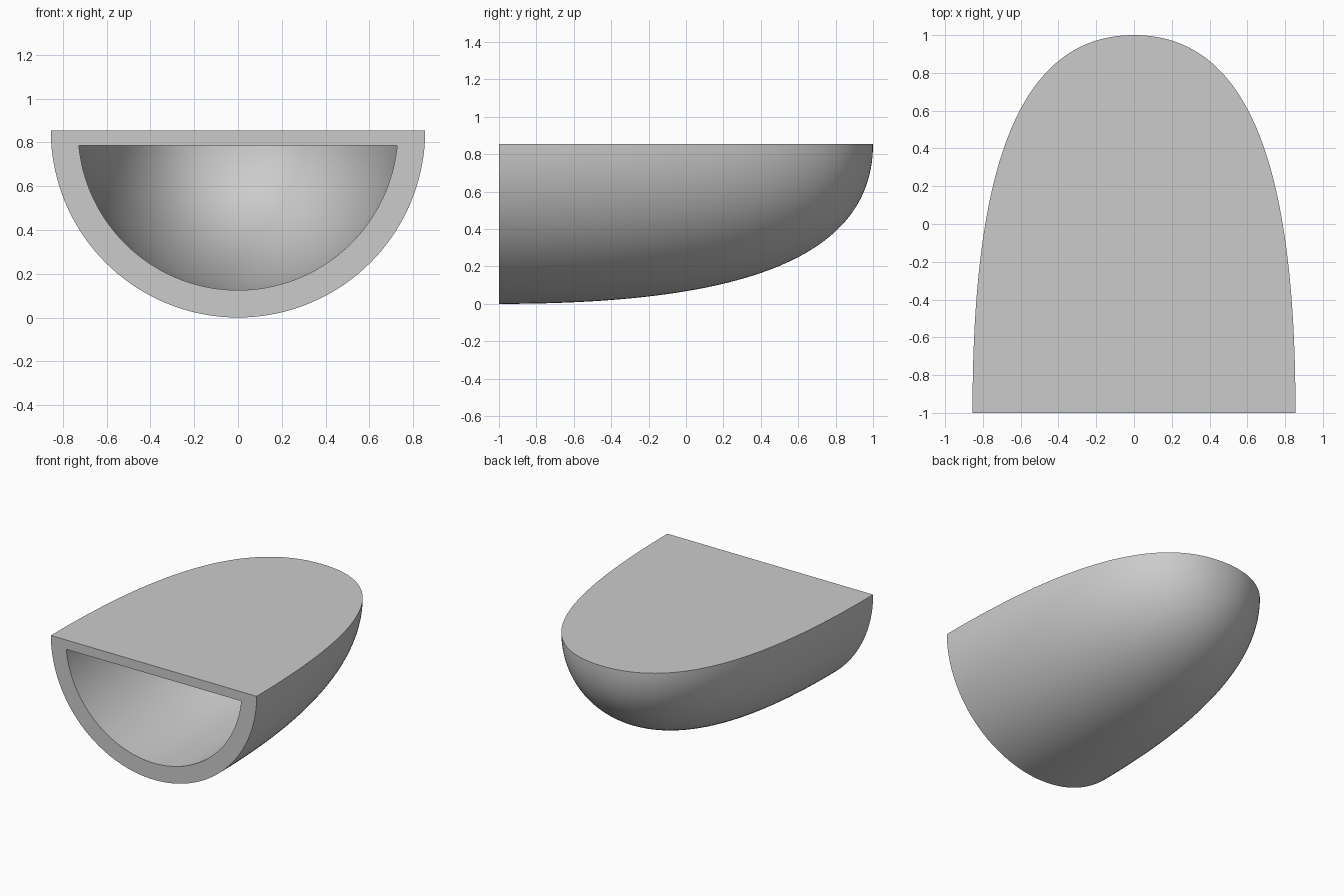
import bpy, bmesh, math

if "Cube" in bpy.data.objects:
    bpy.data.objects.remove(bpy.data.objects["Cube"])

R, WALL, LID = 0.855, 0.125, 0.07     # outer radius (= height), wall and lid thickness
ALONG, AROUND = 56, 72


def profile(s, offset=0.0):
    """Radius along the length as a Bezier curve, moved inwards by offset."""
    pts = [(-1, R), (0.15, R), (1, 0.67), (1, 0)]
    k = [(1 - s) ** 3, 3 * s * (1 - s) ** 2, 3 * s * s * (1 - s), s ** 3]
    d = [(1 - s) ** 2, 2 * s * (1 - s), s * s]
    y, r = (sum(w * p[i] for w, p in zip(k, pts)) for i in (0, 1))
    ty, tr = (sum(w * (pts[j + 1][i] - pts[j][i]) for j, w in enumerate(d)) for i in (0, 1))
    n = math.hypot(ty, tr)
    return y + offset * tr / n, r - offset * ty / n


def arc(bm, y, r, drop):
    """Lower arc around the top centre line, ending at depth drop."""
    a = math.asin(min(1, drop / r)) if r > 1e-6 else 0
    angles = [a + (math.pi - 2 * a) * i / AROUND for i in range(AROUND + 1)]
    return [bm.verts.new((r * math.cos(t), y, R - r * math.sin(t))) for t in angles]


def bridge(bm, a, b):
    for i in range(len(a) - 1):
        bm.faces.new((a[i], a[i + 1], b[i + 1], b[i]))


bm = bmesh.new()
steps = [i / ALONG for i in range(ALONG + 1)]

# Outer skin and inner cavity
outer = [arc(bm, *profile(s), 0) for s in steps]
inside = [p for p in (profile(s, WALL) for s in steps) if p[1] > LID + 0.004]
inside.append((1 - WALL - LID ** 2 / 1.3, LID))
inner = [arc(bm, y, r, LID) for y, r in inside]

for rings in (outer, inner):
    for a, b in zip(rings, rings[1:]):
        bridge(bm, a, b)
    # Flat lid top and cavity ceiling
    bridge(bm, [g[0] for g in rings], [g[-1] for g in rings])

# Front rim
bridge(bm, outer[0], inner[0])
bm.faces.new((outer[0][0], outer[0][-1], inner[0][-1], inner[0][0]))

bmesh.ops.remove_doubles(bm, verts=bm.verts, dist=1e-5)
bmesh.ops.recalc_face_normals(bm, faces=bm.faces)
mesh = bpy.data.meshes.new("hollow_shell")
bm.to_mesh(mesh)
bm.free()

grey = bpy.data.materials.new("light grey")
grey.diffuse_color = (0.6, 0.6, 0.6, 1)
grey.use_nodes = True
grey.node_tree.nodes["Principled BSDF"].inputs["Base Color"].default_value = grey.diffuse_color
mesh.materials.append(grey)
shell = bpy.data.objects.new("hollow_shell", mesh)
bpy.context.collection.objects.link(shell)
bpy.context.view_layer.objects.active = shell
shell.select_set(True)
bpy.ops.object.shade_smooth_by_angle(angle=math.radians(30))
